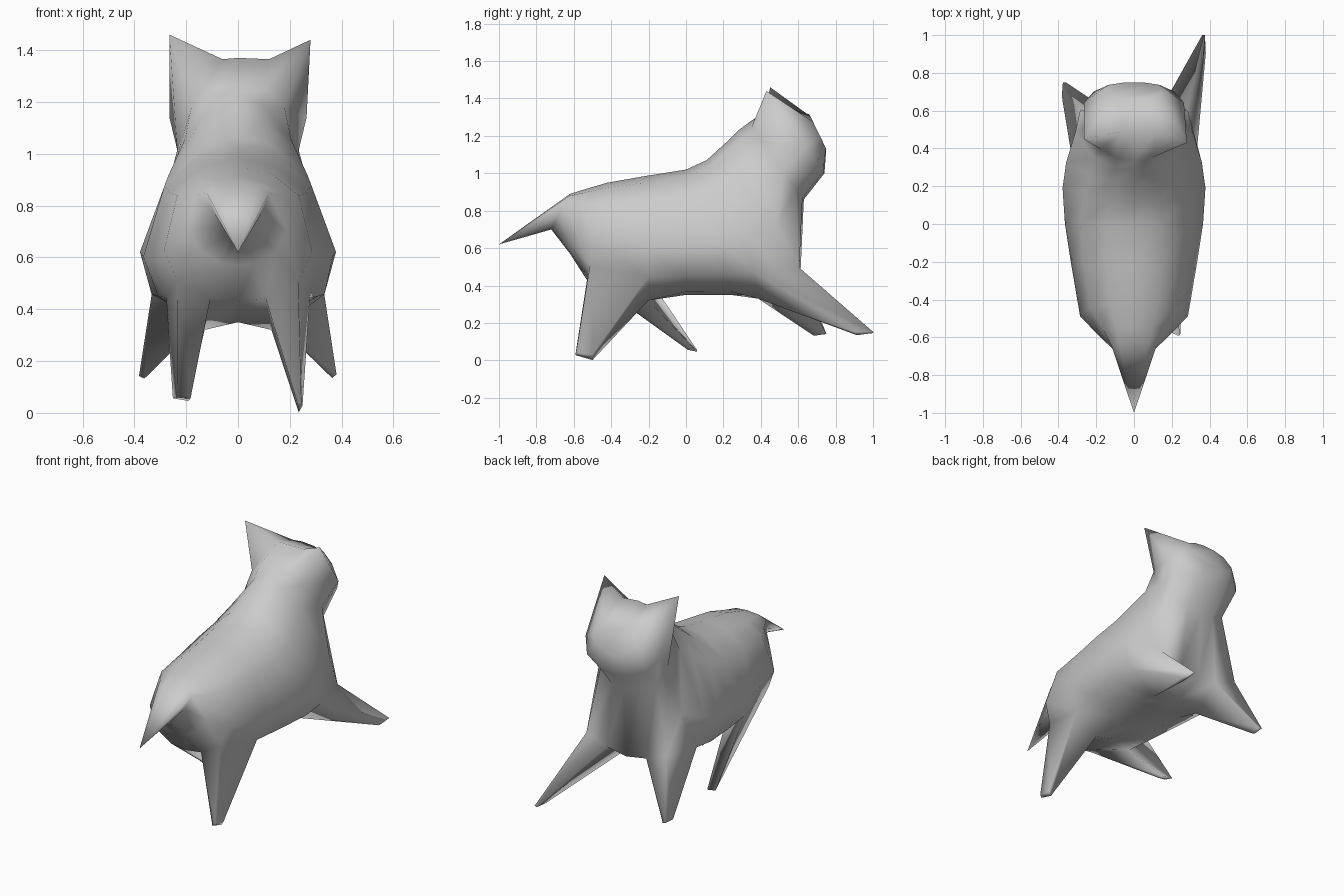
import bpy
import bmesh
import math
from mathutils import Vector

cube = bpy.data.objects.get("Cube")
if cube:
    bpy.data.objects.remove(cube)

grey = bpy.data.materials.new("plain_grey")
grey.use_nodes = True
colour = (0.6, 0.6, 0.6, 1)
grey.diffuse_color = colour
grey.node_tree.nodes["Principled BSDF"].inputs["Base Color"].default_value = colour

# Corner directions around each ring, from the top down the left and up the right
HALF = (30, 60, 100, 130, 160)
ANGLES = [0, *HALF, 180, *(-a for a in reversed(HALF))]
SIDES = len(ANGLES)

# Rings along the spine: top y, z; bottom y, z; half width; narrowing to the top
RINGS = [
    (-0.62, 0.89, -0.72, 0.70, 0.105, -0.65),  # tail root
    (-0.54, 0.915, -0.62, 0.57, 0.19, 0.0),
    (-0.42, 0.95, -0.53, 0.43, 0.285, 0.1),    # hips
    (-0.22, 0.985, -0.20, 0.35, 0.33, 0.15),
    (0.00, 1.02, 0.00, 0.35, 0.36, 0.18),
    (0.11, 1.07, 0.24, 0.35, 0.365, 0.3),
    (0.22, 1.17, 0.39, 0.35, 0.34, 0.42),      # shoulders
    (0.28, 1.23, 0.61, 0.42, 0.295, 0.4),
    (0.335, 1.27, 0.63, 0.86, 0.23, 0.2),      # neck
    (0.48, 1.37, 0.74, 1.00, 0.265, 0.08),     # head
    (0.66, 1.315, 0.75, 1.13, 0.165, 0.1),     # face
]
bm = bmesh.new()


def add_ring(ty, tz, by, bz, half, taper):
    top, bottom = Vector((0, ty, tz)), Vector((0, by, bz))
    mid, up = (top + bottom) / 2, (top - bottom) / 2
    verts = []
    for degrees in ANGLES:
        a = math.radians(degrees)
        c = math.copysign(abs(math.cos(a)) ** 0.8, math.cos(a))
        x = half * math.sin(a) * (1 - taper * math.cos(a))
        verts.append(bm.verts.new(mid + up * c + Vector((x, 0, 0))))
    return verts


# Body, neck and head as one skin
rings = [add_ring(*r) for r in RINGS]
panels = {}
for i in range(len(rings) - 1):
    a, b = rings[i], rings[i + 1]
    for k in range(SIDES):
        n = (k + 1) % SIDES
        panels[i, k] = bm.faces.new((a[k], a[n], b[n], b[k]))
bm.faces.new(rings[-1])

# Pointed tail
tip = bm.verts.new((0, -1, 0.62))
for k in range(SIDES):
    bm.faces.new((rings[0][(k + 1) % SIDES], rings[0][k], tip))
bmesh.ops.recalc_face_normals(bm, faces=bm.faces[:])

# Ears drawn out of the back corners of the head
head = rings[9]
head[2].co = (0.28, 0.43, 1.44)
head[-2].co = (-0.265, 0.45, 1.46)
head[1].co = (0.12, 0.49, 1.365)
head[-1].co = (-0.06, 0.49, 1.365)

# Leg roots hang below the belly; the shoulder points push forward
for side in (1, -1):
    rings[3][5 * side].co.z -= 0.045
    rings[6][5 * side].co.z -= 0.04
    rings[7][4 * side].co += Vector((0, 0.045, -0.045))


def draw_leg(face, foot, shrink):
    """Extrude a panel out to a foot, shrunk along each axis."""
    start = face.calc_center_median()
    face = bmesh.ops.extrude_discrete_faces(bm, faces=[face])["faces"][0]
    for v in face.verts:
        off = v.co - start
        v.co = [c + o * s for c, o, s in zip(foot, off, shrink)]


# Legs, each in its own stride
LEFT, RIGHT = 4, 7
draw_leg(panels[2, LEFT], (0.24, -0.545, 0.025), (0.1, 0.28, 0.22))
draw_leg(panels[2, RIGHT], (-0.215, 0.035, 0.055), (0.4, 0.15, 0.08))
draw_leg(panels[6, LEFT], (0.37, 0.955, 0.145), (0.1, 0.4, 0.1))
draw_leg(panels[6, RIGHT], (-0.37, 0.715, 0.14), (0.12, 0.3, 0.08))

bmesh.ops.recalc_face_normals(bm, faces=bm.faces[:])
for f in bm.faces:
    f.smooth = True
mesh = bpy.data.meshes.new("animal_body")
bm.to_mesh(mesh)
bm.free()
mesh.materials.append(grey)
body = bpy.data.objects.new("animal_body", mesh)
bpy.context.collection.objects.link(body)
